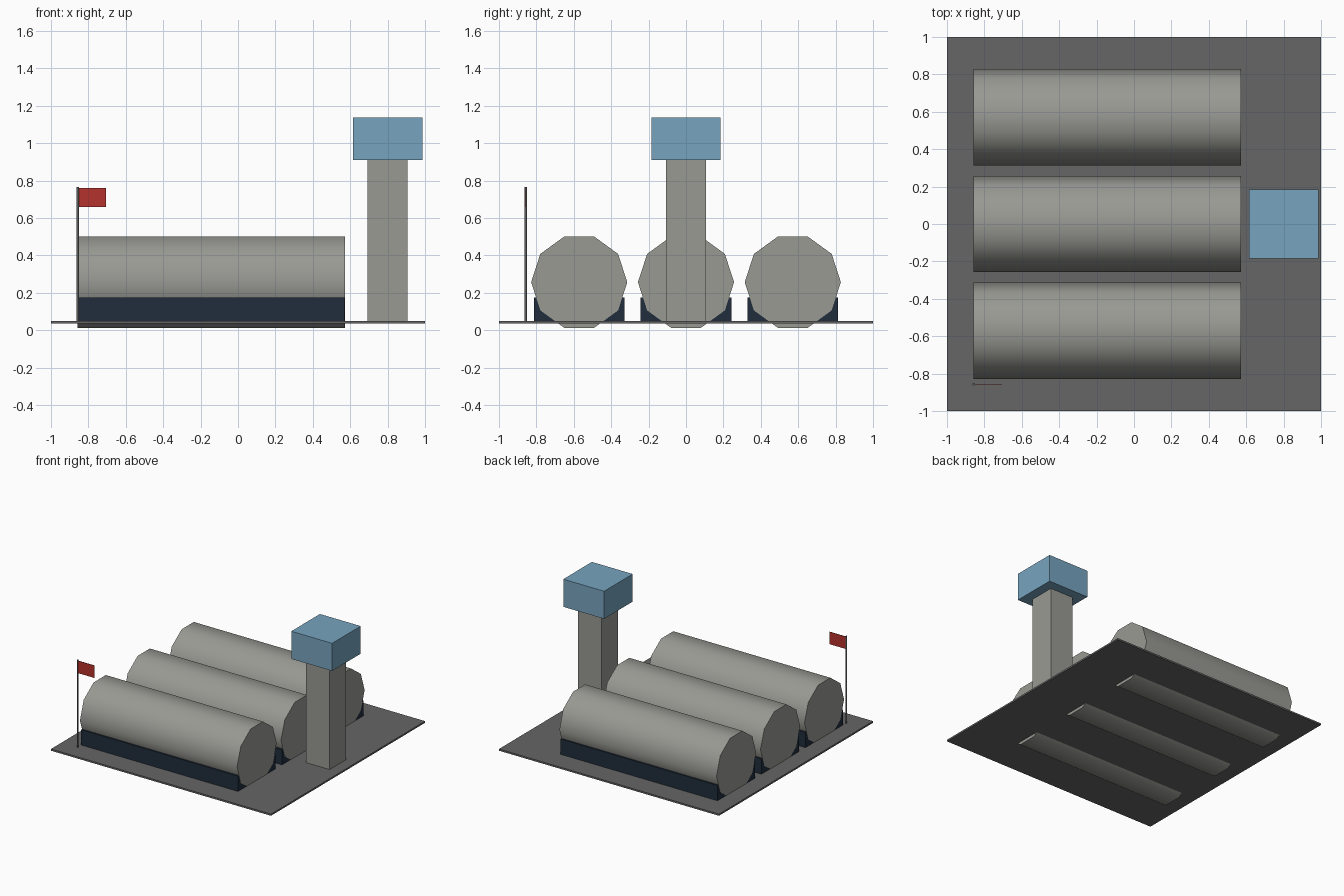
import bpy
import math

default = bpy.data.objects.get("Cube")
if default:
    bpy.data.objects.remove(default, do_unlink=True)


def material(name, rgb):
    mat = bpy.data.materials.new(name)
    mat.use_nodes = True
    mat.diffuse_color = (*rgb, 1)
    mat.node_tree.nodes["Principled BSDF"].inputs["Base Color"].default_value = (*rgb, 1)
    return mat


concrete = material("warm grey", (0.32, 0.32, 0.295))
asphalt = material("dark grey", (0.133, 0.133, 0.133))
navy = material("navy", (0.014, 0.026, 0.045))
glass = material("pale blue", (0.185, 0.37, 0.52))
red = material("red", (0.46, 0.032, 0.026))
steel = material("steel grey", (0.11, 0.11, 0.11))


def finish(name, mat):
    obj = bpy.context.object
    obj.name = name
    obj.data.materials.append(mat)
    return obj


def box(name, mat, x, y, base, size):
    """Box standing on height base, with size (x, y, z)."""
    bpy.ops.mesh.primitive_cube_add(size=1, location=(x, y, base + size[2] / 2))
    bpy.context.object.scale = size
    bpy.ops.object.transform_apply(location=False, rotation=False, scale=True)
    return finish(name, mat)


GROUND = 0.05
HANGAR_X, LENGTH, RADIUS, SPACING = -0.143, 1.428, 0.257, 0.571

# Ground slab
box("ground", asphalt, 0, 0, 0.036, (2, 2, 0.014))

# Three ten-sided hangars, each with a dark plinth along its sides
for i, place in enumerate(("front", "middle", "back")):
    y = (i - 1) * SPACING
    bpy.ops.mesh.primitive_cylinder_add(
        vertices=10, radius=RADIUS, depth=LENGTH,
        location=(HANGAR_X, y, RADIUS), rotation=(0, math.pi / 2, 0))
    finish(f"{place}_hangar", concrete)
    bpy.ops.object.shade_smooth_by_angle(angle=math.radians(40))
    box(f"{place}_hangar_plinth", navy, HANGAR_X, y, 0.043,
        (LENGTH - 0.002, 0.486, 0.133))

# Control tower
box("tower_shaft", concrete, 0.8, 0, 0.043, (0.214, 0.214, 0.869))
box("tower_cabin", glass, 0.8, 0, 0.911, (0.371, 0.371, 0.227))

# Flagpole and flag
POLE, POLE_TOP = -0.857, 0.765
bpy.ops.mesh.primitive_cylinder_add(
    vertices=8, radius=0.007, depth=POLE_TOP - GROUND,
    location=(POLE, POLE, (POLE_TOP + GROUND) / 2))
finish("flagpole", steel)
bpy.ops.object.shade_smooth_by_angle(angle=math.radians(50))
box("flag", red, POLE + 0.076, POLE, 0.659, (0.152, 0.004, 0.101))
